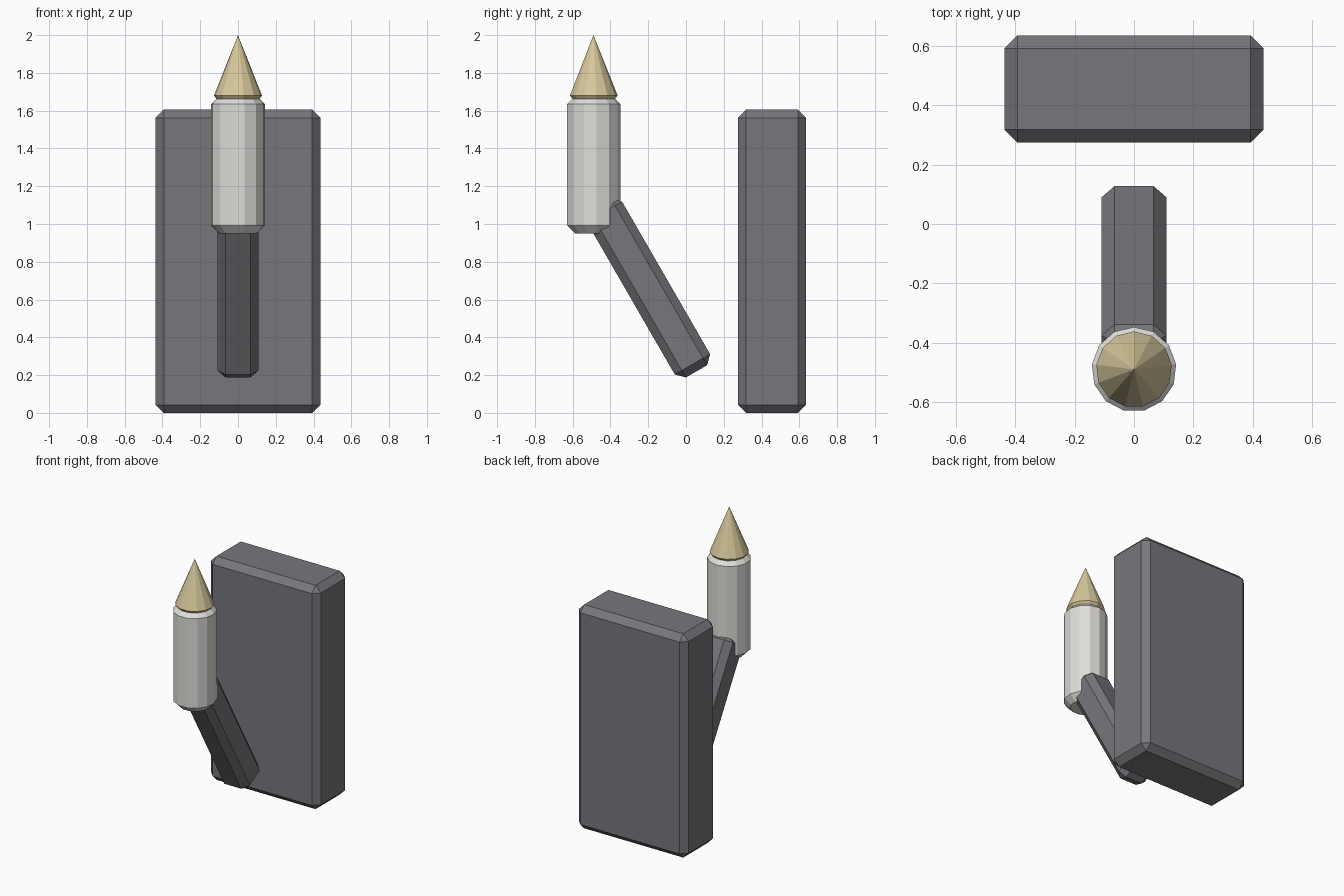
import bpy
import math

cube = bpy.data.objects.get("Cube")
if cube:
    bpy.data.objects.remove(cube, do_unlink=True)

SIDES = 13
CHAMFER = 0.043


def make_material(name, color):
    mat = bpy.data.materials.new(name)
    mat.use_nodes = True
    mat.diffuse_color = (*color, 1)
    mat.node_tree.nodes["Principled BSDF"].inputs["Base Color"].default_value = (*color, 1)
    return mat


def chamfered_box(name, size, location, tilt, mat):
    bpy.ops.mesh.primitive_cube_add(size=1, location=location)
    obj = bpy.context.object
    obj.name = name
    obj.scale = size
    bpy.ops.object.transform_apply(location=False, rotation=False, scale=True)
    obj.rotation_euler.x = tilt
    bevel = obj.modifiers.new("chamfer", "BEVEL")
    bevel.width = CHAMFER
    bevel.segments = 1
    obj.data.materials.append(mat)


def turned(name, profile, y, mat):
    """Revolve (radius, height) points into a faceted solid; radius 0 makes a tip."""
    verts, rings, faces = [], [], []
    for r, z in profile:
        count = SIDES if r > 0 else 1
        rings.append(range(len(verts), len(verts) + count))
        for i in range(count):
            a = math.tau * i / SIDES
            verts.append((-r * math.sin(a), r * math.cos(a), z))
    for low, high in zip(rings, rings[1:]):
        for i in range(SIDES):
            j = (i + 1) % SIDES
            if len(high) == 1:
                faces.append((low[i], low[j], high[0]))
            else:
                faces.append((low[i], low[j], high[j], high[i]))
    for ring, step in ((rings[0], -1), (rings[-1], 1)):
        if len(ring) > 1:
            faces.append(tuple(ring)[::step])
    mesh = bpy.data.meshes.new(name)
    mesh.from_pydata(verts, [], faces)
    mesh.materials.append(mat)
    obj = bpy.data.objects.new(name, mesh)
    obj.location.y = y
    bpy.context.collection.objects.link(obj)


dark_grey = make_material("dark grey", (0.185, 0.182, 0.2))
off_white = make_material("off white", (0.74, 0.73, 0.70))
pale_tan = make_material("pale tan", (0.68, 0.58, 0.33))

# Upright wall plate and the slanted arm
chamfered_box("wall_plate", (0.872, 0.36, 1.605), (0, 0.455, 0.8025), 0, dark_grey)
chamfered_box("arm", (0.218, 0.216, 1.018), (0, -0.199, 0.661), math.radians(30), dark_grey)

# Candle body with chamfered ends
turned("candle", [(0.1, 0.95), (0.143, 0.993), (0.143, 1.635), (0.1, 1.678)], -0.49, off_white)

# Pointed flame with a small chamfer under its rim
turned("flame", [(0.1, 1.65), (0.115, 1.663), (0.128, 1.68), (0, 2.0)], -0.49, pale_tan)
